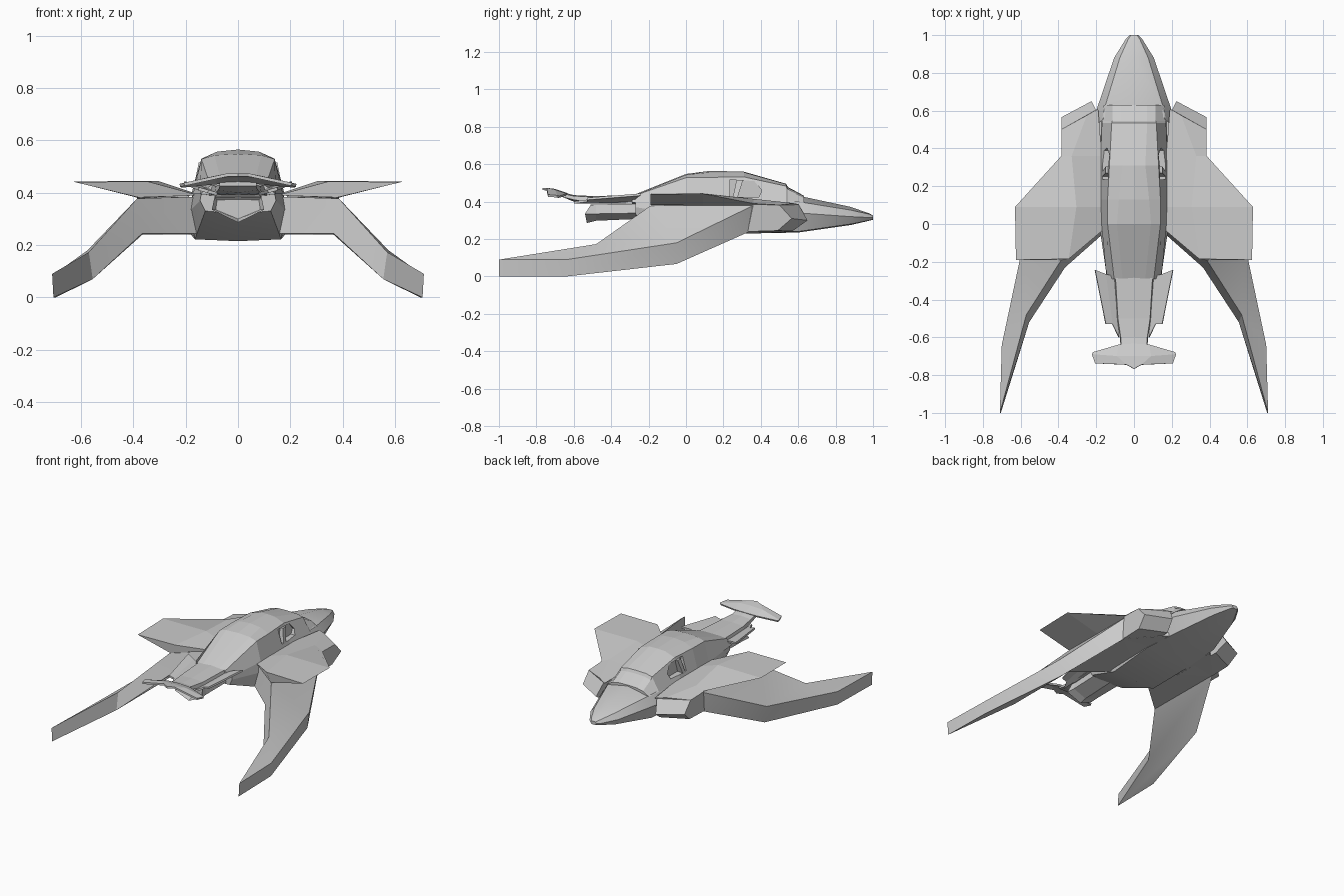
import bpy, bmesh
from math import radians


def loft(name, rows, closed=False, caps=True, thick=0, smooth=None):
    """Skin rows of 3D points on the +x side, then mirror across x."""
    bm = bmesh.new()
    grid = [[bm.verts.new(p) for p in row] for row in rows]
    n = len(rows[0])
    for a, b in zip(grid, grid[1:]):
        for i in range(n if closed else n - 1):
            j = (i + 1) % n
            bm.faces.new((a[i], a[j], b[j], b[i]))
    if caps:
        bm.faces.new(grid[0])
        bm.faces.new(grid[-1])
    bmesh.ops.recalc_face_normals(bm, faces=bm.faces)
    me = bpy.data.meshes.new(name)
    bm.to_mesh(me)
    bm.free()
    ob = bpy.data.objects.new(name, me)
    bpy.context.collection.objects.link(ob)
    bpy.ops.object.select_all(action='DESELECT')
    bpy.context.view_layer.objects.active = ob
    ob.select_set(True)
    mir = ob.modifiers.new("mirror", 'MIRROR')
    mir.use_clip = True
    bpy.ops.object.modifier_apply(modifier="mirror")
    if thick:
        sol = ob.modifiers.new("thickness", 'SOLIDIFY')
        sol.thickness = thick
        sol.offset = 0
    if smooth:
        bpy.ops.object.shade_smooth_by_angle(angle=radians(smooth))
    return ob


def hull(stations):
    """Half cross-sections: y followed by (x, z) points."""
    return [[(x, y, z) for x, z in pts] for y, *pts in stations]


# Fuselage with pointed nose and rising belly
loft("fuselage", hull([
    (1.0, (0, .326), (.016, .325), (.022, .315), (.016, .305), (0, .303)),
    (.98, (0, .337), (.03, .333), (.043, .315), (.03, .300), (0, .298)),
    (.88, (0, .372), (.075, .355), (.105, .32), (.08, .280), (0, .275)),
    (.60, (0, .432), (.16, .400), (.20, .34), (.16, .240), (0, .235)),
    (.35, (0, .430), (.17, .400), (.20, .33), (.18, .240), (0, .230)),
    (0.0, (0, .420), (.17, .400), (.185, .33), (.165, .222), (0, .215)),
    (-.27, (0, .430), (.14, .400), (.145, .37), (.125, .330), (0, .320)),
]), smooth=25)

# Cabin: windscreen, overhanging roof edge, tapering rear deck
cabin = loft("cabin", hull([
    (.63, (0, .432), (.07, .430), (.115, .420), (.16, .395), (0, .38)),
    (.545, (0, .478), (.07, .475), (.115, .465), (.168, .395), (0, .38)),
    (.535, (0, .496), (.07, .494), (.118, .483), (.17, .395), (0, .38)),
    (.31, (0, .560), (.06, .557), (.130, .532), (.178, .395), (0, .38)),
    (.13, (0, .565), (.08, .557), (.140, .530), (.178, .395), (0, .38)),
    (0.0, (0, .548), (.09, .543), (.140, .528), (.172, .395), (0, .38)),
    (-.29, (0, .432), (.06, .431), (.105, .427), (.145, .395), (0, .38)),
]))

# Recessed side windows, deepest at the front
pane = [(.235, .518), (.235, .425), (.39, .425), (.405, .46), (.365, .51)]
cutter = loft("window_cutter", [[(.128, y, z) for y, z in pane],
                                [(.30, y, z) for y, z in pane]], closed=True)
cutter.hide_render = True
bpy.context.view_layer.objects.active = cabin
cut = cabin.modifiers.new("window", 'BOOLEAN')
cut.operation = 'DIFFERENCE'
cut.object = cutter
bpy.ops.object.modifier_apply(modifier="window")
bpy.data.objects.remove(cutter)

# Leaning pillar inside each window
loft("window_pillars", [
    [(.13, .27, .515), (.15, .27, .515), (.15, .305, .515), (.13, .305, .515)],
    [(.13, .25, .42), (.17, .25, .42), (.17, .275, .42), (.13, .275, .42)],
], closed=True)

# Wedge-fronted intakes beside the nose
loft("intakes", [
    [(.19, .20, .388), (.20, .60, .388), (.225, .65, .30), (.20, .57, .243), (.19, .20, .24)],
    [(.385, .36, .385), (.385, .50, .382), (.385, .565, .31), (.37, .49, .245), (.37, .33, .24)],
], closed=True)

# Upper wings: flat top, underside rising to a thin outer edge
loft("upper_wings", [
    [(.19, .61, .385), (.25, .575, .392), (.385, .50, .382), (.30, .54, .37)],
    [(.17, .36, .40), (.33, .36, .415), (.385, .36, .390), (.37, .36, .375)],
    [(.17, .09, .40), (.305, .09, .445), (.63, .09, .443), (.38, .09, .380)],
    [(.15, -.02, .39), (.345, -.185, .443), (.625, -.19, .441), (.38, -.19, .382)],
], closed=True)

# Swept lower wings drooping to the ground, with deep leading and trailing edges
loft("lower_wings", [
    [(.17, .55, .38), (.17, .55, .24), (.15, -.04, .245), (.15, 0, .385)],
    [(.378, .36, .38), (.365, .34, .24), (.365, -.23, .245), (.385, -.19, .378)],
    [(.575, -.05, .18), (.56, -.05, .067), (.555, -.52, .07), (.57, -.48, .173)],
    [(.70, -.64, .09), (.697, -.64, 0), (.705, -1, 0), (.71, -1, .09)],
], closed=True, smooth=25)

# Rear engine nozzle under the boom
loft("nozzle", [
    [(0, -.20, .39), (.09, -.20, .39), (.10, -.20, .34), (0, -.20, .31)],
    [(0, -.48, .385), (.085, -.48, .385), (.095, -.48, .335), (0, -.48, .298)],
    [(0, -.51, .385), (.09, -.51, .382), (.10, -.54, .335), (0, -.53, .286)],
    [(0, -.50, .375), (.08, -.50, .372), (.085, -.50, .335), (0, -.50, .30)],
])

# Tail boom, drooped tailplane and side fins
loft("tail_boom", hull([
    (-.25, (0, .435), (.10, .430), (.115, .39), (0, .39)),
    (-.50, (0, .430), (.085, .425), (.09, .395), (0, .39)),
    (-.60, (0, .435), (.07, .430), (.075, .41), (0, .40)),
    (-.66, (0, .450), (.07, .443), (.07, .425), (0, .425)),
]))
loft("tailplane", [
    [(0, -.635, .44), (.08, -.64, .438), (.215, -.68, .425)],
    [(0, -.70, .462), (.09, -.70, .458), (.222, -.69, .428)],
    [(0, -.767, .468), (.04, -.745, .468), (.205, -.738, .432)],
], caps=False, thick=.012)
loft("tail_fins", [
    [(.09, -.28, .40), (.15, -.265, .425), (.207, -.243, .438)],
    [(.08, -.60, .395), (.115, -.53, .405), (.15, -.53, .415)],
], caps=False, thick=.012)
